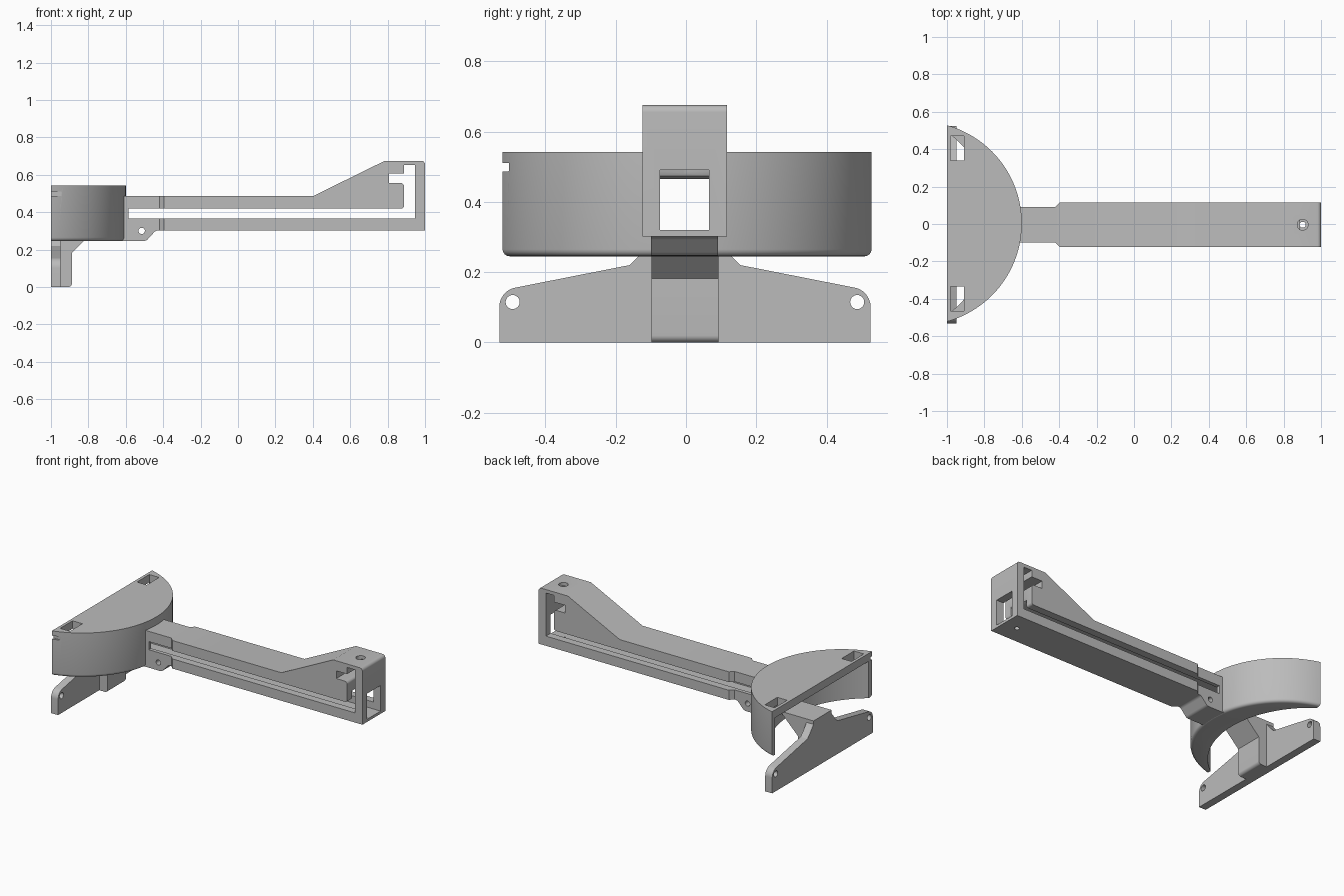
import bpy, bmesh, math
from mathutils import Vector

if "Cube" in bpy.data.objects:
    bpy.data.objects.remove(bpy.data.objects["Cube"])

grey = bpy.data.materials.new("plain grey")
grey.diffuse_color = (0.5, 0.5, 0.5, 1)
grey.use_nodes = True
grey.node_tree.nodes["Principled BSDF"].inputs["Base Color"].default_value = grey.diffuse_color


def finish(bm, name):
    bmesh.ops.recalc_face_normals(bm, faces=bm.faces)
    me = bpy.data.meshes.new(name)
    bm.to_mesh(me)
    bm.free()
    me.materials.append(grey)
    ob = bpy.data.objects.new(name, me)
    bpy.context.collection.objects.link(ob)
    return ob


def rounded(points, steps=6):
    """Points are (a, b) or (a, b, radius); corners with a radius become arcs."""
    out = []
    n = len(points)
    for i, p in enumerate(points):
        c = Vector(p[:2])
        if len(p) == 2:
            out.append(c)
            continue
        u = (Vector(points[i - 1][:2]) - c).normalized()
        v = (Vector(points[(i + 1) % n][:2]) - c).normalized()
        half = u.angle(v) / 2
        mid = c + (u + v).normalized() * p[2] / math.sin(half)
        a = c + u * p[2] / math.tan(half) - mid
        b = c + v * p[2] / math.tan(half) - mid
        for k in range(steps + 1):
            out.append(mid + a.lerp(b, k / steps).normalized() * p[2])
    return out


def prism(name, points, axis, lo, hi):
    """Extrude a 2D outline along x, y or z."""
    place = {"x": lambda a, b, t: (t, a, b),
             "y": lambda a, b, t: (a, t, b),
             "z": lambda a, b, t: (a, b, t)}[axis]
    bm = bmesh.new()
    face = bm.faces.new([bm.verts.new(place(p[0], p[1], lo)) for p in rounded(points)])
    ext = bmesh.ops.extrude_face_region(bm, geom=[face])
    move = Vector(place(0, 0, hi - lo))
    bmesh.ops.translate(bm, vec=move, verts=[g for g in ext["geom"] if isinstance(g, bmesh.types.BMVert)])
    return finish(bm, name)


def box(x0, x1, y0, y1, z0, z1):
    return prism("cutter", [(x0, y0), (x1, y0), (x1, y1), (x0, y1)], "z", z0, z1)


def circle(a, b, r, n=24):
    return [(a + r * math.cos(2 * math.pi * i / n), b + r * math.sin(2 * math.pi * i / n)) for i in range(n)]


def combine(ob, other, how="DIFFERENCE"):
    m = ob.modifiers.new("combine", "BOOLEAN")
    m.operation, m.object, m.solver = how, other, "EXACT"
    bpy.context.view_layer.objects.active = ob
    bpy.ops.object.modifier_apply(modifier=m.name)
    bpy.data.objects.remove(other)


def smooth(ob):
    bpy.ops.object.select_all(action="DESELECT")
    ob.select_set(True)
    bpy.context.view_layer.objects.active = ob
    bpy.ops.object.shade_smooth_by_angle(angle=math.radians(30))


def tunnel():
    # passage running lengthwise through the arm and the head wall
    return prism("cutter", [(-1.1, 0.32), (1.1, 0.32), (1.1, 0.49), (0.89, 0.49),
                            (0.882, 0.473), (0.865, 0.465), (-1.1, 0.465)], "y", -0.074, 0.066)


# Half-round head: rounded-bottom disc cut flat at the back, with a hollow underneath
HY = 0.003
bm = bmesh.new()
bmesh.ops.create_cone(bm, cap_ends=True, segments=128, radius1=0.5445, radius2=0.5445, depth=0.297)
bmesh.ops.translate(bm, vec=(-1.1445, HY, 0.3935), verts=bm.verts)
rim = [e for e in bm.edges if all(v.co.z < 0.3 for v in e.verts)]
bmesh.ops.bevel(bm, geom=rim, offset=0.02, segments=4, profile=0.5, affect="EDGES")
head = finish(bm, "head")
combine(head, box(-2, -1, -1, 1, 0, 1))
combine(head, prism("cutter", circle(-1.3675, HY, 0.6125, 128), "z", 0.1, 0.49))
combine(head, tunnel())
for side in (-1, 1):
    y = HY + side * 0.402
    combine(head, box(-0.98, -0.908, y - 0.065, y + 0.065, 0.47, 0.6))
# side notch
combine(head, prism("cutter", [(-1.1, 0.487), (-0.94, 0.487, 0.008), (-0.94, 0.51, 0.008), (-1.1, 0.51)],
                    "y", -0.6, -0.503))
smooth(head)

# Arm: side outline limited by the plan outline, then slotted and bored
AY = -0.004
arm = prism("arm", [(-0.625, 0.488), (0.405, 0.488), (0.785, 0.675), (1, 0.675, 0.02), (1, 0.302),
                    (-0.44, 0.302, 0.03), (-0.49, 0.247, 0.03), (-0.625, 0.247)], "y", AY - 0.2, AY + 0.2)
plan = [(-0.7, -0.095), (-0.42, -0.095), (-0.395, -0.12), (1.1, -0.12)]
plan = plan + [(x, -y) for x, y in reversed(plan)]
combine(arm, prism("cutter", [(x, y + AY) for x, y in plan], "z", 0, 1), "INTERSECT")
combine(arm, prism("cutter", [(-0.585, 0.366), (0.947, 0.366), (0.947, 0.652), (0.888, 0.652), (0.888, 0.608),
                              (0.808, 0.608), (0.808, 0.557), (0.888, 0.557, 0.02), (0.888, 0.42, 0.015),
                              (-0.585, 0.42)], "y", -0.3, 0.3))
combine(arm, tunnel())
combine(arm, prism("cutter", circle(-0.515, 0.3, 0.017), "y", -0.3, 0.3))
# screw hole with a wider mouth
combine(arm, prism("cutter", circle(0.902, AY, 0.016), "z", 0.2, 0.8))
combine(arm, prism("cutter", circle(0.902, AY, 0.029), "z", 0.645, 0.8))
smooth(arm)

# Mounting plate
BY = -0.003
half = [(0.528, 0), (0.528, 0.147, 0.055), (0.158, 0.22), (0.133, 0.245), (0.095, 0.292), (0.095, 0.315)]
outline = half + [(-p[0],) + p[1:] for p in reversed(half)]
plate = prism("mounting_plate", [(p[0] + BY,) + p[1:] for p in outline], "x", -1, -0.949)
for side in (-1, 1):
    combine(plate, prism("cutter", circle(BY + side * 0.49, 0.115, 0.02), "x", -1.1, -0.8))

# Central post with an overhanging ramp that reaches up to the head
post = prism("post", [(-0.98, 0), (-0.888, 0, 0.02), (-0.888, 0.182), (-0.755, 0.315), (-0.98, 0.315)],
             "y", BY - 0.095, BY + 0.095)
combine(plate, post, "UNION")
smooth(plate)
